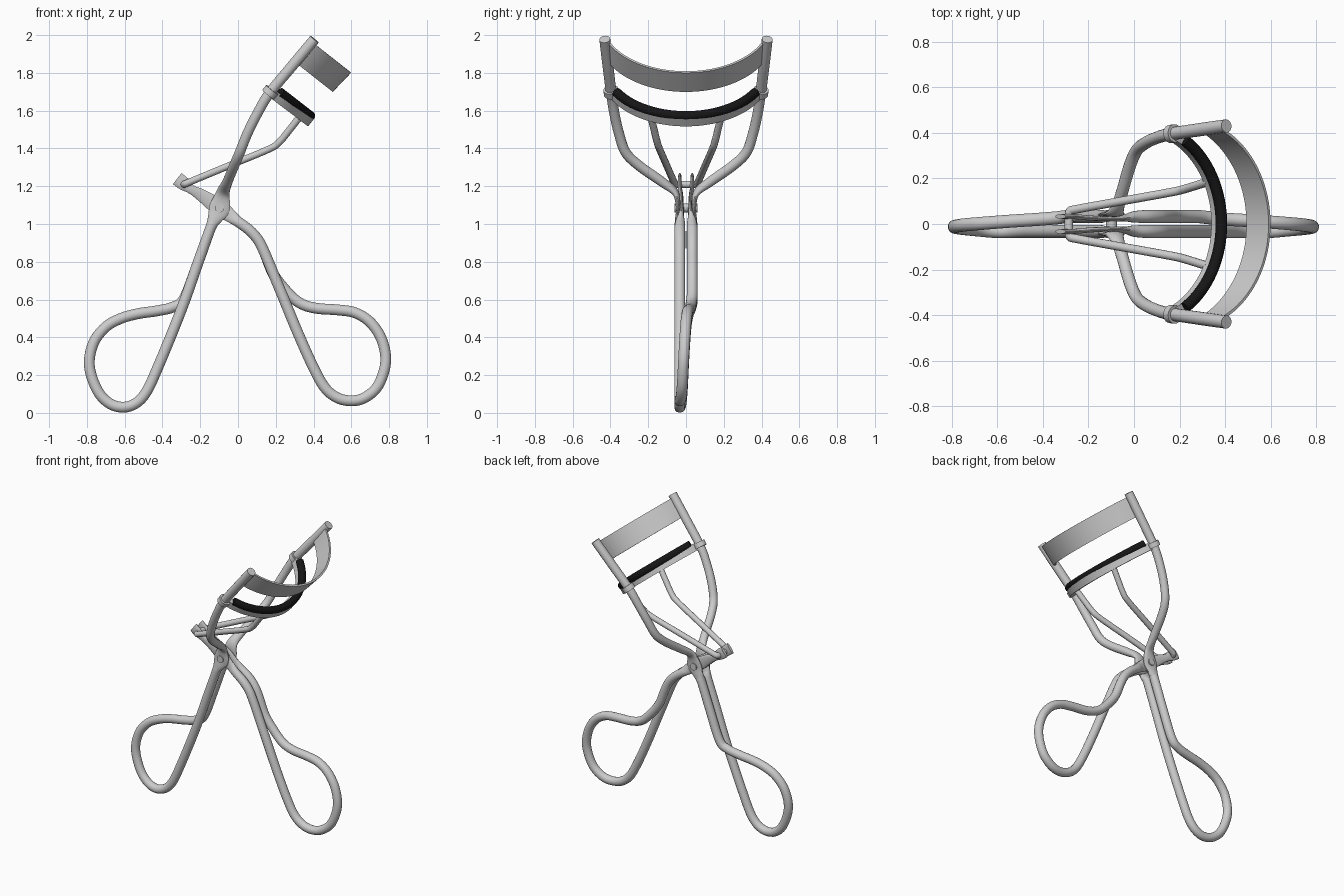
import bpy, bmesh, math
from mathutils import Vector

if "Cube" in bpy.data.objects:
    bpy.data.objects.remove(bpy.data.objects["Cube"])

R = 0.029   # main wire radius
Y = 0.033   # half spacing of paired wires


def sweep(name, pts, ref, sides=16, steps=5):
    """Sweep an ellipse (or box if sides=4) along pts (x, y, z, half across, half along ref)."""
    def cr(a, b, c, d, t):
        return [0.5 * (2*q + (r-p)*t + (2*p-5*q+4*r-s)*t*t + (3*q-p-3*r+s)*t**3)
                for p, q, r, s in zip(a, b, c, d)]
    path, n = [], len(pts)
    for i in range(n - 1):
        a, d = pts[max(i-1, 0)], pts[min(i+2, n-1)]
        path += [cr(a, pts[i], pts[i+1], d, k / steps) for k in range(steps)]
    path.append(list(pts[-1]))
    bm = bmesh.new()
    ref, rings = Vector(ref), []
    grow = math.sqrt(2) if sides == 4 else 1
    for i, p in enumerate(path):
        t = (Vector(path[min(i+1, len(path)-1)][:3]) - Vector(path[max(i-1, 0)][:3])).normalized()
        v = (ref - t * ref.dot(t)).normalized()
        u = v.cross(t)
        ring = []
        for k in range(sides):
            w = 2 * math.pi * (k + 0.5) / sides
            ring.append(bm.verts.new(Vector(p[:3]) + grow * (u*p[3]*math.cos(w) + v*p[4]*math.sin(w))))
        rings.append(ring)
    for a, b in zip(rings, rings[1:]):
        for k in range(sides):
            j = (k + 1) % sides
            bm.faces.new((a[k], a[j], b[j], b[k]))
    bm.faces.new(rings[0])
    bm.faces.new(rings[-1])
    return finish(name, bm)


def finish(name, bm):
    bmesh.ops.recalc_face_normals(bm, faces=bm.faces)
    me = bpy.data.meshes.new(name)
    bm.to_mesh(me)
    bm.free()
    me.shade_smooth()
    me.set_sharp_from_angle(angle=math.radians(40))
    ob = bpy.data.objects.new(name, me)
    bpy.context.collection.objects.link(ob)
    return ob


def cylinder(name, loc, axis, r, length):
    bm = bmesh.new()
    bmesh.ops.create_cone(bm, cap_ends=True, segments=24, radius1=r, radius2=r, depth=length)
    ob = finish(name, bm)
    ob.location = loc
    ob.rotation_euler = Vector(axis).to_track_quat('Z', 'Y').to_euler()
    return ob


def handle_path(head, leg, loop, turn):
    """Front head, front leg, finger loop crossing in y, back leg, back head."""
    def side(s):
        return [(x, s*y, z, a, b) for x, y, z, a, b in head]
    front = [(x, -Y, z, R, R) for x, z in leg]
    ring = []
    for i, (x, z) in enumerate(loop):
        f = min(1, max(0, (i - turn) / (len(loop) - 1 - turn)))
        ring.append((x, -Y + 2*Y*f, z, R, R))
    back = [(x, Y, z, R, R) for x, z in reversed(leg[:-1])]
    return side(-1) + front + ring + back + side(1)[::-1]


def arc(end, mid, c, a, b, n=14):
    """Circular bow from y=-c to y=c whose ends and middle are given in (x, z)."""
    e, m = Vector((end[0], 0, end[1])), Vector((mid[0], 0, mid[1]))
    s = (m - e).length
    d = (m - e) / s
    rad = (c*c + s*s) / (2*s)
    half = math.asin(c / rad)
    out = []
    for i in range(n + 1):
        w = half * (2*i/n - 1)
        p = m - d * (rad * (1 - math.cos(w)))
        out.append((p.x, rad * math.sin(w), p.z, a, b))
    return out


# main frame: upper rods, flattened pivot plates, left handle
frame_head = [(.405, .43, 1.978, .029, .029), (.285, .413, 1.835, .029, .029),
              (.165, .395, 1.69, .028, .028), (.105, .38, 1.59, .027, .027),
              (.05, .355, 1.48, .027, .027), (.01, .32, 1.38, .027, .027),
              (-.02, .25, 1.31, .027, .027), (-.055, .13, 1.225, .027, .026),
              (-.08, .055, 1.165, .036, .018), (-.098, .043, 1.085, .056, .011),
              (-.125, .038, 1.025, .038, .02)]
frame_leg = [(-.145, .98), (-.21, .8), (-.28, .6)]
frame_loop = [(-.35, .42), (-.425, .24), (-.48, .12), (-.535, .055), (-.605, .03), (-.68, .05),
              (-.745, .12), (-.787, .25), (-.765, .37), (-.70, .455), (-.62, .50), (-.53, .525),
              (-.43, .54), (-.345, .56), (-.285, .605)]
sweep("frame_and_left_handle", handle_path(frame_head, frame_leg, frame_loop, 4), (0, 1, 0))

# lever: flattened bracket plates, right handle
lever_head = [(-.322, .033, 1.24, .038, .010), (-.285, .033, 1.212, .036, .011),
              (-.245, .031, 1.182, .025, .011), (-.19, .026, 1.15, .034, .011),
              (-.098, .022, 1.085, .046, .011), (-.04, .026, 1.043, .036, .015),
              (.0, .031, 1.012, .029, .025)]
lever_leg = [(.06, .968), (.107, .915), (.14, .85), (.19, .73), (.24, .61)]
lever_loop = [(.31, .44), (.39, .26), (.455, .14), (.52, .083), (.595, .064), (.67, .08),
              (.742, .145), (.782, .27), (.76, .39), (.70, .48), (.62, .53), (.53, .545),
              (.42, .553), (.34, .575), (.275, .625)]
sweep("lever_and_right_handle", handle_path(lever_head, lever_leg, lever_loop, 4), (0, 1, 0))

# pivot pin
cylinder("pivot_pin", (-.098, 0, 1.085), (0, 1, 0), .024, .122)

# push rod: one bent wire hooked through the bracket
half_rod = [(.325, .185, 1.565), (.27, .168, 1.495), (.22, .153, 1.435), (.165, .14, 1.397),
            (-.04, .103, 1.312), (-.245, .066, 1.227), (-.28, .056, 1.212), (-.285, .03, 1.21)]
rod = [(x, y, z, .019, .019) for x, y, z in half_rod]
rod += [(x, -y, z, .019, .019) for x, y, z in reversed(half_rod)]
sweep("push_rod", rod, (-.38, 0, .92), sides=12)

# upper clamp strip
sweep("upper_clamp", arc((.345, 1.912), (.546, 1.754), .41, .006, .07), (.69, 0, .72), sides=4, steps=3)

# pad holder and black pad
sweep("pad_holder", arc((.175, 1.695), (.37, 1.548), .385, .02, .024), (.62, 0, .78), sides=4, steps=3)
pad = sweep("lash_pad", arc((.222, 1.697), (.383, 1.572), .368, .025, .026), (.62, 0, .78), steps=3)
mat = bpy.data.materials.new("black_rubber")
mat.diffuse_color = (.008, .008, .008, 1)
mat.use_nodes = True
mat.node_tree.nodes["Principled BSDF"].inputs["Base Color"].default_value = mat.diffuse_color
pad.data.materials.append(mat)

# guide collars sliding on the rods
for s, label in ((-1, "front"), (1, "back")):
    cylinder(label + "_collar", (.17, s*.396, 1.698), (.62, s*.09, .77), .04, .034)
